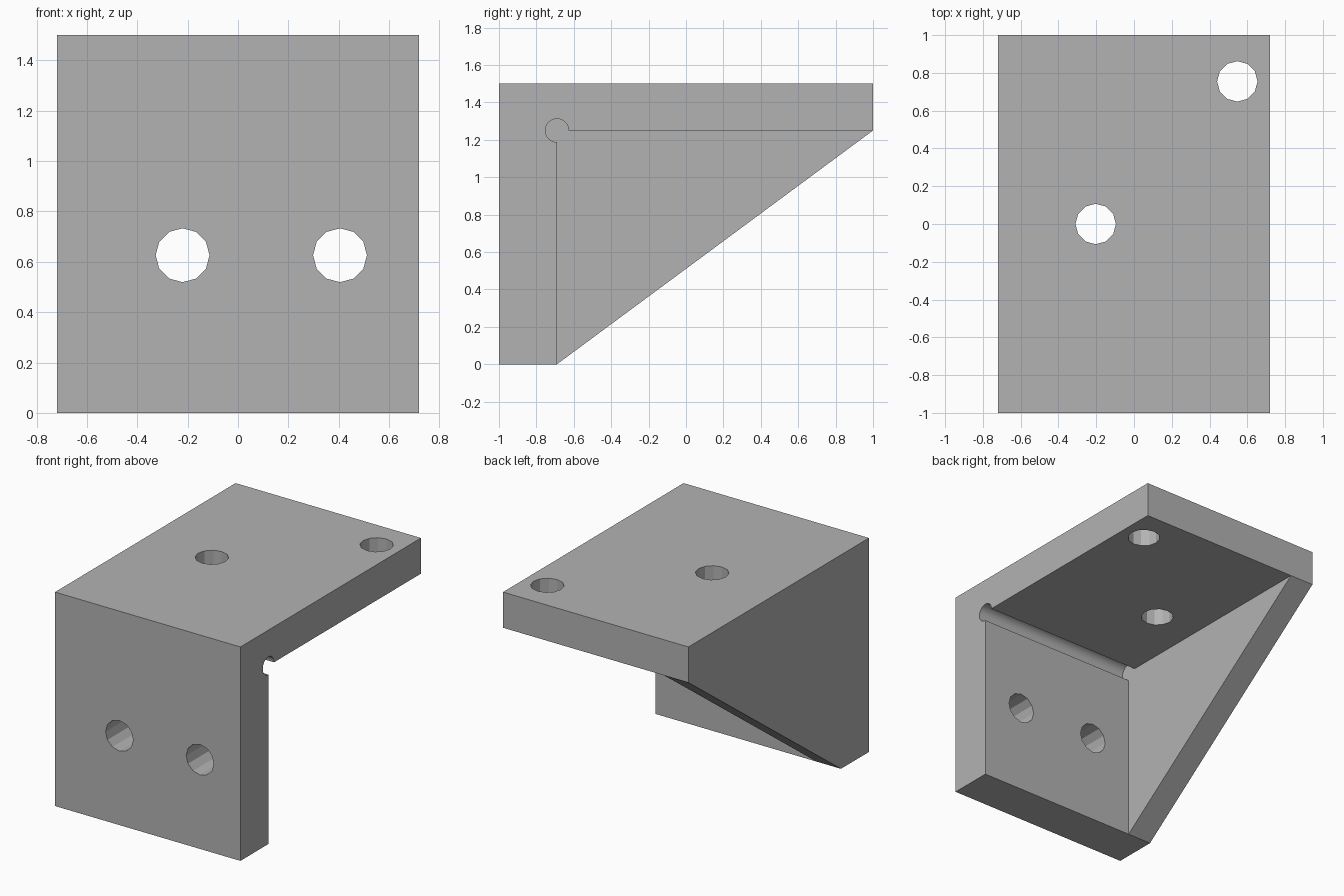
import bpy
import bmesh
from math import cos, sin, pi, radians

if "Cube" in bpy.data.objects:
    bpy.data.objects.remove(bpy.data.objects["Cube"], do_unlink=True)

# Main dimensions
HALF_W, HEIGHT = 0.719, 1.5
FRONT, BACK = -1.0, 1.0
WALL_Y = -0.69          # inner face of the upright plate
SHELF_Z = 1.25          # underside of the shelf plate
GUSSET_X = -0.532       # inner face of the side gusset
RELIEF_R, RELIEF_STEPS = 0.0625, 24
HOLE_R, HOLE_SIDES = 0.107, 12

# Flat grey material
grey = bpy.data.materials.new("plain grey")
grey.use_nodes = True
colour = (0.45, 0.45, 0.45, 1)
grey.diffuse_color = colour
grey.node_tree.nodes["Principled BSDF"].inputs["Base Color"].default_value = colour

# Inner corner path: up the wall, round the relief groove, along the shelf
path = [(WALL_Y, 0)]
for i in range(RELIEF_STEPS + 1):
    a = 1.5 * pi * (1 - i / RELIEF_STEPS)
    path.append((WALL_Y + RELIEF_R * cos(a), SHELF_Z + RELIEF_R * sin(a)))
path.append((BACK, SHELF_Z))

# Bracket: two plates and a triangular side gusset in one closed mesh
bm = bmesh.new()


def ring(x, points):
    return [bm.verts.new((x, y, z)) for y, z in points]


corners = [(BACK, HEIGHT), (FRONT, HEIGHT), (FRONT, 0)]
outer = ring(-HALF_W, corners)
outer_slope = ring(-HALF_W, [path[0], path[-1]])
pocket = ring(GUSSET_X, path)
open_path = ring(HALF_W, path)
open_corners = ring(HALF_W, corners)

bm.faces.new(outer + outer_slope)                       # gusset outside
bm.faces.new(pocket)                                    # gusset inside
bm.faces.new(outer_slope + [pocket[-1], pocket[0]])     # sloping edge
bm.faces.new(open_path + open_corners)                  # open side
for i in range(len(path) - 1):                          # inner walls and groove
    bm.faces.new((pocket[i], pocket[i + 1], open_path[i + 1], open_path[i]))
for i in range(2):                                      # top and front
    bm.faces.new((outer[i], outer[i + 1], open_corners[i + 1], open_corners[i]))
bm.faces.new((outer[2], outer_slope[0], pocket[0], open_path[0], open_corners[2]))
bm.faces.new((outer[0], outer_slope[1], pocket[-1], open_path[-1], open_corners[0]))
bmesh.ops.recalc_face_normals(bm, faces=bm.faces)

mesh = bpy.data.meshes.new("bracket")
bm.to_mesh(mesh)
bm.free()
mesh.materials.append(grey)
bracket = bpy.data.objects.new("bracket", mesh)
bpy.context.collection.objects.link(bracket)


# Screw holes drilled through each plate
def drill(location, rotation):
    bpy.ops.mesh.primitive_cylinder_add(vertices=HOLE_SIDES, radius=HOLE_R, depth=0.6,
                                        location=location, rotation=rotation)
    cutter = bpy.context.object
    cutter.name = "hole_cutter"
    cutter.hide_render = True
    cutter.data.materials.append(grey)
    mod = bracket.modifiers.new("hole", "BOOLEAN")
    mod.operation = "DIFFERENCE"
    mod.solver = "EXACT"
    mod.object = cutter
    bpy.ops.object.select_all(action="DESELECT")
    bpy.context.view_layer.objects.active = bracket
    bracket.select_set(True)
    bpy.ops.object.modifier_apply(modifier=mod.name)
    bpy.data.objects.remove(cutter, do_unlink=True)


for x in (-0.22, 0.405):
    drill((x, FRONT + 0.15, 0.626), (radians(90), 0, 0))
for x, y in ((-0.203, 0), (0.547, 0.755)):
    drill((x, y, HEIGHT - 0.12), (0, 0, 0))

# Smooth groove, crisp plates and faceted holes
bpy.ops.object.shade_smooth_by_angle(angle=radians(20))
